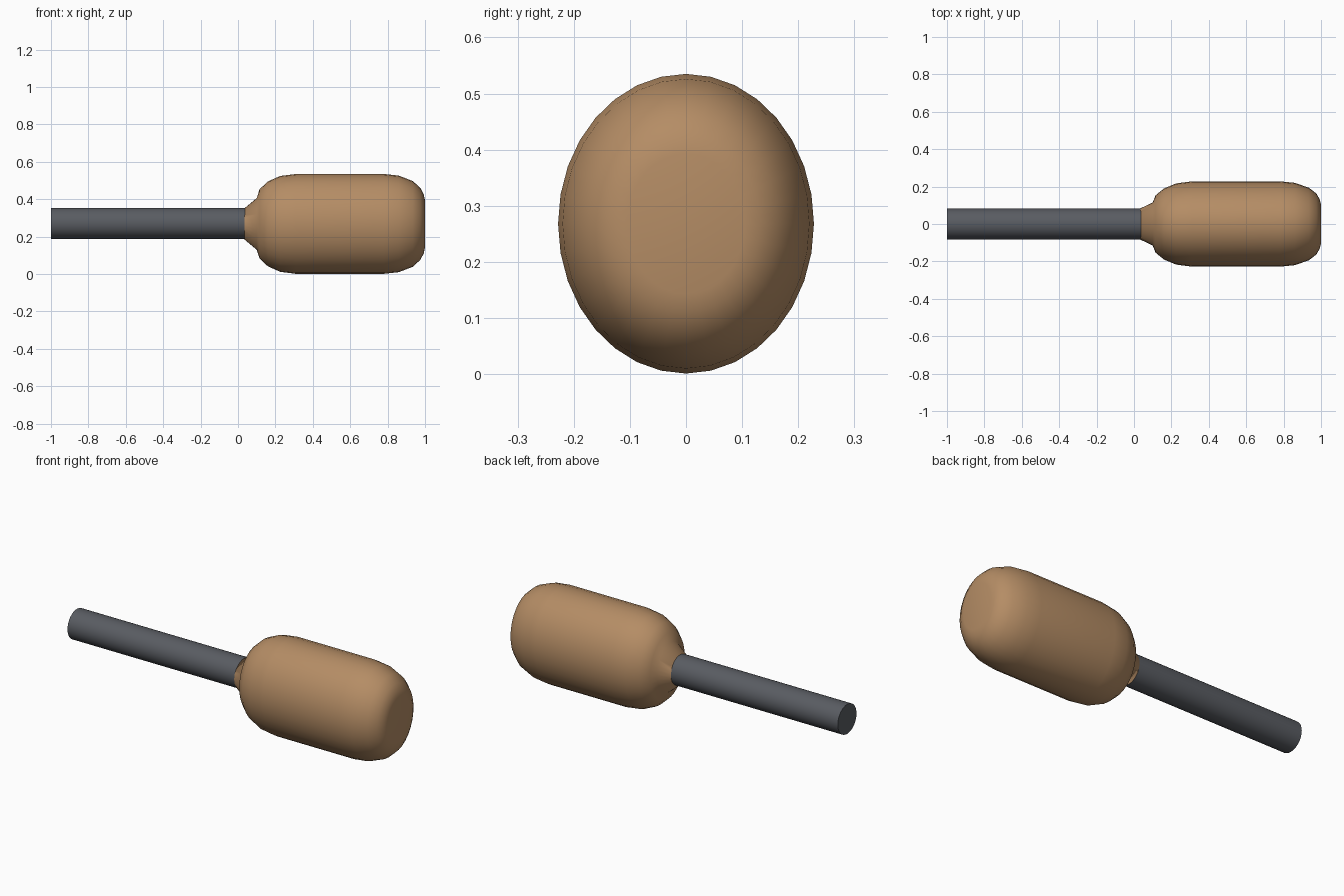
import bpy, bmesh, math

if "Cube" in bpy.data.objects:
    bpy.data.objects.remove(bpy.data.objects["Cube"])

def material(name, rgb):
    m = bpy.data.materials.new(name)
    m.diffuse_color = (*rgb, 1)
    m.use_nodes = True
    m.node_tree.nodes["Principled BSDF"].inputs["Base Color"].default_value = m.diffuse_color
    return m

def loft(name, rings, mat, zc, sides=32, angle=40):
    """Closed body along x from elliptical rings (x, y radius, z radius)."""
    bm = bmesh.new()
    loops = []
    for x, ry, rz in rings:
        loops.append([bm.verts.new((x, ry * math.cos(2 * math.pi * i / sides),
                                    zc + rz * math.sin(2 * math.pi * i / sides)))
                      for i in range(sides)])
    for a, b in zip(loops, loops[1:]):
        for i in range(sides):
            j = (i + 1) % sides
            bm.faces.new((a[i], a[j], b[j], b[i]))
    bm.faces.new(loops[0])
    bm.faces.new(loops[-1])
    bmesh.ops.recalc_face_normals(bm, faces=bm.faces)
    me = bpy.data.meshes.new(name)
    bm.to_mesh(me)
    bm.free()
    me.materials.append(mat)
    ob = bpy.data.objects.new(name, me)
    bpy.context.collection.objects.link(ob)
    bpy.ops.object.select_all(action='DESELECT')
    ob.select_set(True)
    bpy.context.view_layer.objects.active = ob
    bpy.ops.object.shade_smooth_by_angle(angle=math.radians(angle))
    return ob

wood = material("tan_wood", (0.46, 0.265, 0.13))
steel = material("dark_steel", (0.10, 0.107, 0.122))

# Metal shaft
loft("shaft", [(-1.0, 0.083, 0.083), (0.04, 0.083, 0.083)], steel, 0.271)

# Oval wooden grip with flared neck and rounded end
loft("grip", [
    (0.035, 0.084, 0.084), (0.10, 0.115, 0.138), (0.115, 0.153, 0.185),
    (0.16, 0.190, 0.227), (0.225, 0.217, 0.256), (0.31, 0.228, 0.267),
    (0.78, 0.228, 0.267), (0.86, 0.220, 0.258), (0.935, 0.194, 0.229),
    (0.975, 0.163, 0.192), (0.993, 0.132, 0.158), (1.0, 0.105, 0.125)],
    wood, 0.268, angle=60)
